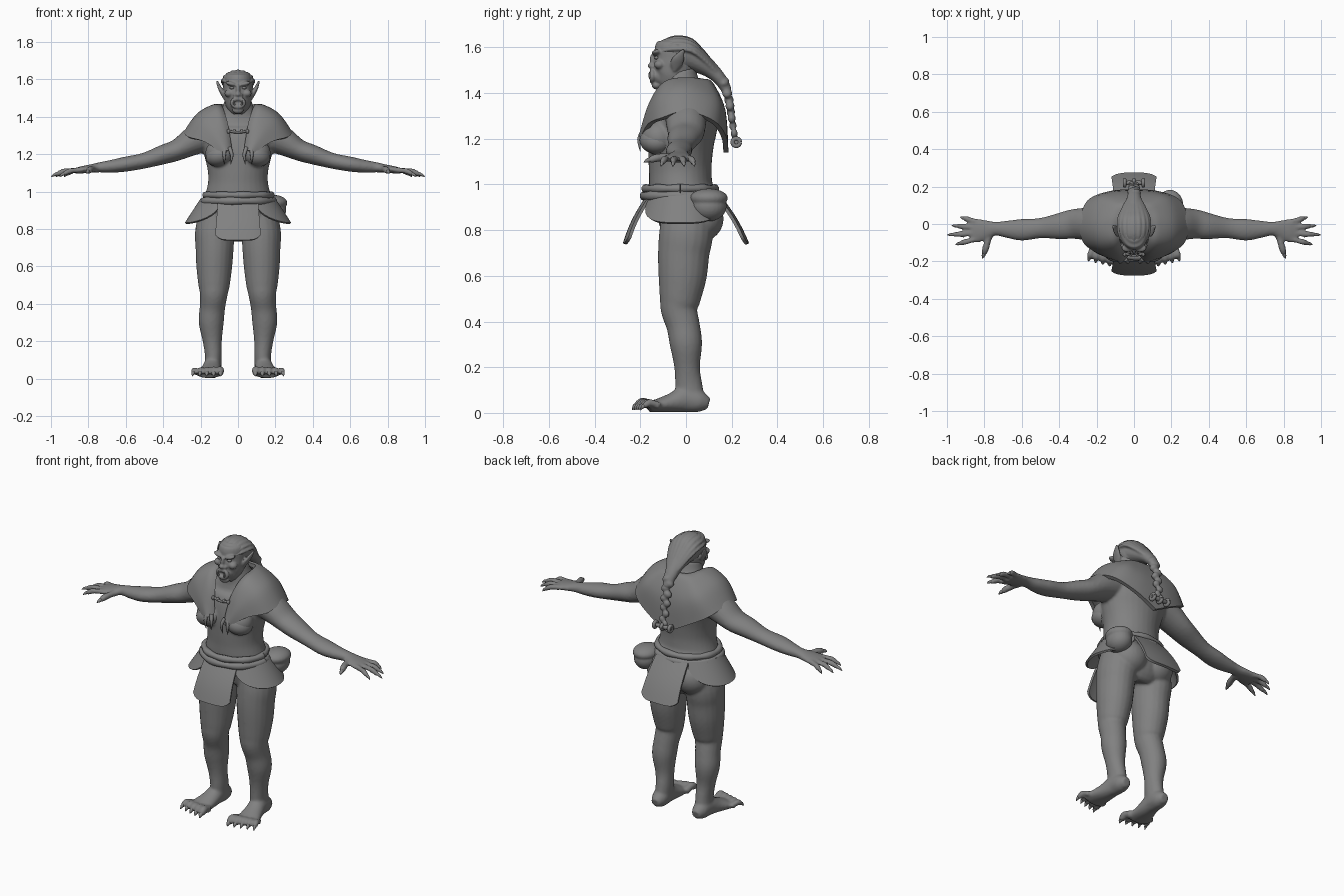
import bpy, bmesh, math
from mathutils import Vector, Matrix

cube = bpy.data.objects.get("Cube")
if cube:
    bpy.data.objects.remove(cube)

X, Y, Z = Vector((1, 0, 0)), Vector((0, 1, 0)), Vector((0, 0, 1))
clay = bpy.data.materials.new("clay_grey")
clay.use_nodes = True
grey = (0.22, 0.22, 0.22, 1)
clay.diffuse_color = grey
clay.node_tree.nodes["Principled BSDF"].inputs["Base Color"].default_value = grey


def spline(pts, s):
    """Smooth curve through points of any dimension, s from 0 to 1."""
    n = len(pts) - 1
    f = min(max(s, 0) * n, n - 1e-6)
    i, t = int(f), f - int(f)
    a, b, c, d = [Vector(pts[max(0, min(n, i + k))]) for k in (-1, 0, 1, 2)]
    return 0.5 * (2 * b + (c - a) * t + (2 * a - 5 * b + 4 * c - d) * t * t + (3 * b - a - 3 * c + d) * t ** 3)


def loft(bm, sections, ref=X, both=True, seg=20, steps=4):
    """Tube through (x, y, z, half width along ref, other half width)."""
    count = (len(sections) - 1) * steps
    path = [spline(sections, k / count) for k in range(count + 1)]
    for side in ((1, -1) if both else (1,)):
        rings = []
        for k, p in enumerate(path):
            t = Vector(path[min(k + 1, count)][:3]) - Vector(path[max(k - 1, 0)][:3])
            t.normalize()
            u = (ref - t * ref.dot(t)).normalized()
            v = t.cross(u)
            ring = []
            for j in range(seg):
                a = math.tau * j / seg
                q = Vector(p[:3]) + u * math.cos(a) * max(p[3], .001) + v * math.sin(a) * max(p[4], .001)
                ring.append(bm.verts.new((q.x * side, q.y, q.z)))
            rings.append(ring)
        for r, s in zip(rings, rings[1:]):
            for j in range(seg):
                bm.faces.new((r[j], r[(j + 1) % seg], s[(j + 1) % seg], s[j]))
        bm.faces.new(rings[0])
        bm.faces.new(rings[-1])


def ball(bm, center, size, both=True, tilt=0):
    x, y, z = center
    for side in ((1, -1) if both else (1,)):
        m = Matrix.Translation((x * side, y, z)) @ Matrix.Rotation(tilt * side, 4, 'Y') @ Matrix.Diagonal((*size, 1))
        bmesh.ops.create_uvsphere(bm, u_segments=24, v_segments=16, radius=1, matrix=m)


def hoop(bm, center, u, v, r, lobes=0):
    """Closed tube around an ellipse with half axes u and v."""
    pts = []
    for k in range(41):
        a = math.tau * k / 40
        fat = r * (1 + .12 * math.cos(lobes * a))
        pts.append((*(Vector(center) + u * math.cos(a) + v * math.sin(a)), fat, fat))
    loft(bm, pts, u.cross(v), both=False, seg=10, steps=1)


def finish(name, bm, voxel=0, thick=0, relax=3):
    bmesh.ops.recalc_face_normals(bm, faces=bm.faces)
    mesh = bpy.data.meshes.new(name)
    bm.to_mesh(mesh)
    bm.free()
    obj = bpy.data.objects.new(name, mesh)
    bpy.context.collection.objects.link(obj)
    if thick:
        mod = obj.modifiers.new("thickness", 'SOLIDIFY')
        mod.thickness, mod.offset = thick, 0
    if voxel:
        mod = obj.modifiers.new("merge", 'REMESH')
        mod.mode, mod.voxel_size = 'VOXEL', voxel
        mod = obj.modifiers.new("relax", 'SMOOTH')
        mod.factor, mod.iterations = .5, relax
    bpy.context.view_layer.update()
    baked = bpy.data.meshes.new_from_object(obj.evaluated_get(bpy.context.evaluated_depsgraph_get()))
    obj.modifiers.clear()
    obj.data = baked
    baked.materials.clear()
    baked.materials.append(clay)
    bpy.ops.object.select_all(action='DESELECT')
    obj.select_set(True)
    bpy.context.view_layer.objects.active = obj
    bpy.ops.object.shade_smooth_by_angle(angle=math.radians(50))


def sheet(name, f, nu, nv, thick):
    """Cloth panel from a function of u in -1..1 and v in 0..1."""
    bm = bmesh.new()
    g = [[bm.verts.new(f(2 * i / nu - 1, j / nv)) for j in range(nv + 1)] for i in range(nu + 1)]
    for i in range(nu):
        for j in range(nv):
            bm.faces.new((g[i][j], g[i + 1][j], g[i + 1][j + 1], g[i][j + 1]))
    bmesh.ops.remove_doubles(bm, verts=bm.verts, dist=.0005)
    finish(name, bm, thick=thick)


# Body: torso, limbs, hands and feet merged into one skin
body = bmesh.new()
torso = [(.76, 0, .10, .08), (.80, .01, .18, .12), (.90, .005, .205, .14), (.97, -.02, .18, .14),
         (1.05, -.025, .16, .137), (1.12, -.025, .163, .14), (1.2, -.02, .182, .145), (1.28, -.005, .2, .145),
         (1.35, 0, .19, .125), (1.4, -.01, .14, .095), (1.44, -.02, .09, .08), (1.5, -.03, .068, .072)]
loft(body, [(0, y, z, a, b) for z, y, a, b in torso], both=False, seg=32)
ball(body, (.09, .065, .85), (.105, .1, .1))
ball(body, (.095, -.12, 1.205), (.08, .075, .075))
leg = [(.88, .11, .005, .10, .11), (.78, .124, 0, .106, .118), (.7, .125, -.01, .102, .113),
       (.6, .127, -.015, .096, .106), (.5, .128, -.026, .084, .09), (.45, .13, -.03, .074, .08),
       (.38, .137, -.012, .068, .073), (.3, .143, 0, .067, .071), (.2, .137, .005, .051, .056),
       (.12, .132, .012, .045, .06), (.04, .135, .02, .045, .065)]
loft(body, [(x, y, z, a, -b if b < 0 else b) for z, x, y, a, b in leg])
loft(body, [(.135, .1, .04, .025, .025), (.135, .06, .05, .045, .048), (.138, 0, .06, .048, .058),
            (.145, -.06, .045, .055, .043), (.155, -.12, .033, .066, .03), (.16, -.165, .026, .068, .023)])
loft(body, [(.12, 0, 1.31, .09, .08), (.22, 0, 1.28, .09, .08), (.32, 0, 1.225, .08, .058),
            (.4, -.012, 1.198, .07, .052), (.5, -.022, 1.166, .054, .042), (.6, -.031, 1.147, .058, .04),
            (.68, -.028, 1.135, .046, .034), (.74, -.025, 1.13, .037, .027), (.79, -.03, 1.123, .052, .022),
            (.84, -.036, 1.116, .064, .019), (.87, -.036, 1.11, .056, .015)], Y)
claws = bmesh.new()


def digit(base, tip, r, arch):
    """Finger or toe with a knuckle bump and a claw."""
    a, b = Vector(base), Vector(tip)
    at = lambda s, h, w: (*(a.lerp(b, s) + Z * h), w, w)
    ref = Z if abs((b - a).z) < .05 else X
    loft(body, [at(0, 0, r), at(.3, arch * .7, r * .9), at(.55, arch, r), at(.75, arch * .5, r * .85),
                at(.85, 0, r * .4)], ref, seg=10, steps=3)
    loft(claws, [at(.7, arch * .7, r * .55), at(.88, arch * .3, r * .5), at(1, -arch * .4, .001)], ref, seg=8)


for base_y, tip_x, tip_y in ((.012, .93, .037), (-.02, .975, -.008), (-.05, 1, -.058), (-.08, .955, -.11)):
    digit((.84, base_y, 1.115), (tip_x, tip_y, 1.083), .0155, .012)
digit((.77, -.055, 1.12), (.81, -.185, 1.1), .019, .008)
for k in range(5):
    x = .1 + .03 * k
    digit((x, -.14 + .006 * k, .03), (x + .008 * (k - 1), -.235 + .009 * k, .02), .023 - .0015 * k, .02)
finish("body", body, voxel=.008, relax=4)
finish("claws", claws)

# Head with heavy brow, cheeks, muzzle and pointed ears
head = bmesh.new()
skull = [(1.42, -.105, .025, .025), (1.44, -.09, .05, .055), (1.47, -.07, .068, .078), (1.51, -.055, .075, .092),
         (1.55, -.048, .077, .09), (1.59, -.045, .076, .092), (1.62, -.04, .066, .08), (1.64, -.04, .045, .055)]
loft(head, [(0, y, z, a, b) for z, y, a, b in skull], both=False, seg=28)
ball(head, (.034, -.128, 1.576), (.034, .022, .012), tilt=-.25)
ball(head, (.048, -.115, 1.525), (.024, .025, .02))
ball(head, (0, -.145, 1.545), (.011, .014, .03), both=False)
ball(head, (0, -.15, 1.52), (.016, .018, .014), both=False)
ball(head, (.014, -.143, 1.516), (.012, .014, .01))
ball(head, (0, -.112, 1.475), (.045, .035, .042), both=False)
ball(head, (0, -.128, 1.434), (.03, .022, .018), both=False)
hoop(head, (0, -.147, 1.475), X * .03, Z * .022, .011)
loft(head, [(.068, -.05, 1.5, .012, .012), (.084, -.042, 1.53, .028, .012), (.098, -.03, 1.555, .024, .01),
            (.112, -.01, 1.59, .006, .006)], Y)
finish("head", head, voxel=.005, relax=2)
eyes = bmesh.new()
ball(eyes, (.032, -.128, 1.555), (.013, .011, .008))
finish("eyes", eyes)
teeth = bmesh.new()
loft(teeth, [(.019, -.15, 1.455, .006, .006), (.021, -.16, 1.475, .005, .005), (.02, -.16, 1.494, .001, .001)], seg=8)
for k in range(4):
    ball(teeth, (.009 * k - .0135, -.15, 1.493), (.005, .005, .009), both=False)
finish("tusks_and_teeth", teeth)

# Swept back hair, strands and braid
hair = bmesh.new()
ball(hair, (0, -.024, 1.568), (.08, .094, .082), both=False)
loft(hair, [(0, .0, 1.57, .078, .07), (0, .06, 1.535, .062, .05), (0, .11, 1.5, .046, .036),
            (0, .15, 1.46, .036, .028), (0, .18, 1.41, .025, .022)], both=False)
for k in range(9):
    a = (k - 4) / 4 * 1.25
    s, c = math.sin(a), math.cos(a)
    loft(hair, [(.055 * s, -.108, 1.565 + .058 * c, .008, .006), (.08 * s, -.05, 1.57 + .074 * c, .013, .009),
                (.083 * s, .02, 1.565 + .068 * c, .014, .01), (.062 * s, .075, 1.535 + .045 * c, .013, .01),
                (.036 * s, .13, 1.485 + .03 * c, .009, .008)], both=False, seg=8)
for k in range(10):
    p = spline([(.165, 1.45), (.188, 1.37), (.2, 1.29), (.215, 1.2)], k / 9)
    w = .03 - .0014 * k
    ball(hair, ((-1) ** k * .009, p[0], p[1]), (w, w * .8, .021), both=False, tilt=(-1) ** k * .5)
finish("braided_hair", hair, voxel=.006, relax=1)
tie = bmesh.new()
loft(tie, [(-.058, .22, 1.185, .008, .008), (0, .22, 1.185, .014, .014), (.058, .22, 1.185, .008, .008)], Y, both=False)
for x in (-.05, 0, .05):
    hoop(tie, (x, .22, 1.185), Y * .016, Z * .016, .009)
finish("braid_tie", tie)

# Shawl: columns run from the front tip over the shoulder to the back point
shawl = [[(.042, -.165, 1.24), (.052, -.185, 1.22), (.066, -.195, 1.215), (.085, -.19, 1.205)],
         [(.058, -.135, 1.35), (.09, -.15, 1.355), (.135, -.16, 1.32), (.175, -.155, 1.265)],
         [(.082, -.08, 1.43), (.12, -.09, 1.44), (.2, -.1, 1.385), (.262, -.095, 1.29)],
         [(.092, 0, 1.455), (.13, .005, 1.455), (.21, 0, 1.41), (.28, 0, 1.315)],
         [(.075, .055, 1.455), (.11, .085, 1.44), (.18, .12, 1.37), (.245, .115, 1.275)],
         [(.04, .075, 1.45), (.06, .105, 1.44), (.1, .155, 1.34), (.13, .165, 1.21)],
         [(0, .08, 1.45), (0, .112, 1.435), (0, .162, 1.32), (0, .175, 1.14)]]


def shawl_point(u, v):
    p = spline([spline(col, v) for col in shawl], 1 - abs(u))
    return Vector((math.copysign(p.x, u) if abs(u) > .001 else 0, p.y, p.z))


sheet("shawl", shawl_point, 60, 16, .022)

# Chest cups, hanging fangs and the cord that closes the shawl
chest = bmesh.new()
ball(chest, (.095, -.127, 1.195), (.08, .076, .06), tilt=.3)
finish("chest_cups", chest)
trim = bmesh.new()
for x, lean in ((.045, -.012), (.07, .004)):
    loft(trim, [(x, -.188, 1.235, .011, .011), (x + lean, -.205, 1.195, .009, .009),
                (x + lean * .5, -.2, 1.145, .001, .001)], seg=10)
loft(trim, [(-.06, -.155, 1.325, .007, .007), (0, -.168, 1.318, .007, .007), (.06, -.155, 1.325, .007, .007)], Z, both=False)
for x in (.02, .05):
    ball(trim, (x, -.163, 1.322), (.009, .011, .012))
finish("fangs_and_cord", trim)

# Belt rolls, pouch and hanging panels
belt = bmesh.new()
hoop(belt, (0, -.025, .982), X * .176, Y * .152, .018, lobes=9)
hoop(belt, (0, -.025, .95), X * .186, Y * .158, .02, lobes=7)
finish("belt", belt)
pouch = bmesh.new()
ball(pouch, (.19, .1, .905), (.068, .078, .066), both=False)
ball(pouch, (.192, .1, .94), (.072, .083, .042), both=False)
finish("belt_pouch", pouch, voxel=.006, relax=1)


def apron(front):
    def f(u, v):
        drop = v * (1 - .13 * abs(u) ** 6)
        y = .14 + .13 * drop + .012 * math.sin(math.pi * drop) - .012 * u * u
        return Vector((u * (.105 + .015 * v), -y - .022 * (1 - v) if front else y, .955 - .215 * drop))
    return f


def hip_flap(side):
    def f(u, v):
        a = u * 1.15 - .05
        reach = v * math.sqrt(max(0, 1 - .92 * abs(u) ** 3))
        flare = .085 * reach
        return Vector((side * (.175 + flare) * math.cos(a) + side * .02, (.15 + flare * .6) * math.sin(a) - .015,
                       .96 - .13 * reach))
    return f


sheet("front_apron", apron(True), 24, 10, .014)
sheet("back_apron", apron(False), 24, 10, .014)
sheet("left_hip_flap", hip_flap(1), 24, 10, .012)
sheet("right_hip_flap", hip_flap(-1), 24, 10, .012)
